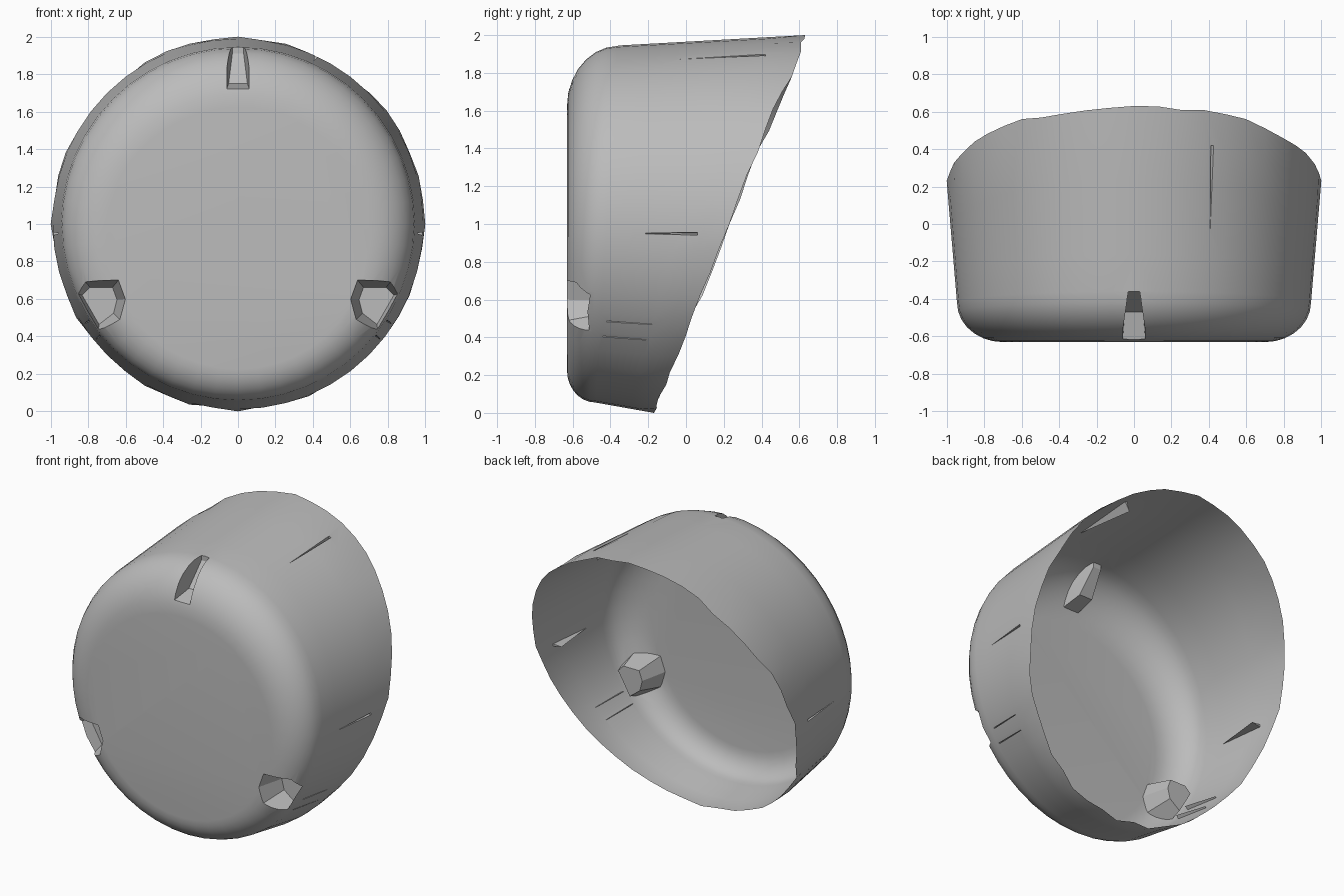
import bpy, bmesh, math, random
from math import sin, cos, tau
from mathutils import Vector

random.seed(4)
if "Cube" in bpy.data.objects:
    bpy.data.objects.remove(bpy.data.objects["Cube"])

SEG, FILLET, WALL = 48, 7, 5
APEX = Vector((0, 2, 1))

grey = bpy.data.materials.new("plain grey")
grey.use_nodes = True
COLOUR = (0.5, 0.5, 0.5, 1)
grey.diffuse_color = COLOUR
grey.node_tree.nodes["Principled BSDF"].inputs["Base Color"].default_value = COLOUR


def make(name, bm):
    bmesh.ops.recalc_face_normals(bm, faces=bm.faces)
    me = bpy.data.meshes.new(name)
    bm.to_mesh(me)
    bm.free()
    me.materials.append(grey)
    ob = bpy.data.objects.new(name, me)
    bpy.context.collection.objects.link(ob)
    return ob


def polar(a, r, y):
    return Vector((r * cos(a), y, 1 + r * sin(a)))


def profile(i):
    """One lengthwise line: rounded front corner, then tapered wall to the slanted rim."""
    a = tau * i / SEG
    s = sin(a)
    flat, start = 0.70 - 0.075 * s, -0.42 + 0.06 * s
    pts = []
    for k in range(FILLET + 1):
        t = k / FILLET * tau / 4
        pts.append(polar(a, flat + (0.945 - flat) * sin(t),
                         start - (0.63 + start) * cos(t)))
    rough = 0 if i % (SEG // 4) == 0 else random.random()
    for k in range(1, WALL + 1):
        t = k / WALL
        r = 0.945 + 0.055 * t
        rim = -0.17 + 0.4 * (1 + s)
        y = start + (rim - start) * t
        if k == WALL:
            r -= 0.02 * rough
            y += 0.03 * (rough - 0.5) if rough else 0
        pts.append(polar(a, r, y))
    return pts


# Cup, closed for now by a cone behind the rim
bm = bmesh.new()
lines = [[bm.verts.new(p) for p in profile(i)] for i in range(SEG)]
apex = bm.verts.new(APEX)
for a, b in zip(lines, lines[1:] + lines[:1]):
    for k in range(len(a) - 1):
        bm.faces.new((a[k], a[k + 1], b[k + 1], b[k]))
    bm.faces.new((a[-1], apex, b[-1]))
bm.faces.new([line[0] for line in lines])
cup = make("cup_shell", bm)


def carve(points):
    """Cut the convex hull of the points out of the cup."""
    h = bmesh.new()
    for p in points:
        h.verts.new(p)
    res = bmesh.ops.convex_hull(h, input=h.verts)
    loose = [v for v in h.verts if not v.link_faces]
    bmesh.ops.delete(h, geom=loose, context='VERTS')
    cutter = make("cutter", h)
    cutter.hide_render = True
    mod = cup.modifiers.new("carve", 'BOOLEAN')
    mod.operation, mod.solver, mod.object = 'DIFFERENCE', 'EXACT', cutter
    bpy.context.view_layer.objects.active = cup
    bpy.ops.object.modifier_apply(modifier=mod.name)
    bpy.data.objects.remove(cutter)


# Top notch: tapered slot
slot = [(0.06, -0.62, 1.72), (0.05, -0.47, 1.75), (0.03, -0.36, 1.91),
        (0.03, -0.36, 2.0), (0.07, -0.68, 2.0)]
carve([(s * x, y, z) for x, y, z in slot for s in (1, -1)])

# Lower side notches: six-sided pits
ring = [(0.59, 0.60), (0.63, 0.71), (0.83, 0.71), (0.90, 0.64), (0.75, 0.38), (0.62, 0.48)]
for s in (1, -1):
    pit = [(s * x, -0.68, z) for x, z in ring]
    pit += [(s * (0.73 + 0.6 * (x - 0.73)), -0.44, 0.59 + 0.6 * (z - 0.59)) for x, z in ring]
    carve(pit)

# Thin pointed scratches along the wall: angle, wide end, pointed end
scratches = [(-3, 0.06, -0.35), (183, 0.06, -0.35), (-33, -0.42, -0.17),
             (213, -0.42, -0.17), (65, 0.42, -0.07), (-39, -0.44, -0.2),
             (219, -0.44, -0.2)]
for deg, wide, tip in scratches:
    a = math.radians(deg)
    carve([polar(a - 0.015, 1.05, wide), polar(a + 0.015, 1.05, wide),
           polar(a, 0.92, wide), polar(a, 0.965, tip), polar(a, 1.05, tip)])

# Open the back
bm = bmesh.new()
bm.from_mesh(cup.data)
bmesh.ops.delete(bm, geom=[v for v in bm.verts if (v.co - APEX).length < 0.01], context='VERTS')
bm.to_mesh(cup.data)
bm.free()

for o in bpy.context.selected_objects:
    o.select_set(False)
cup.select_set(True)
bpy.context.view_layer.objects.active = cup
bpy.ops.object.shade_smooth_by_angle(angle=math.radians(28))
